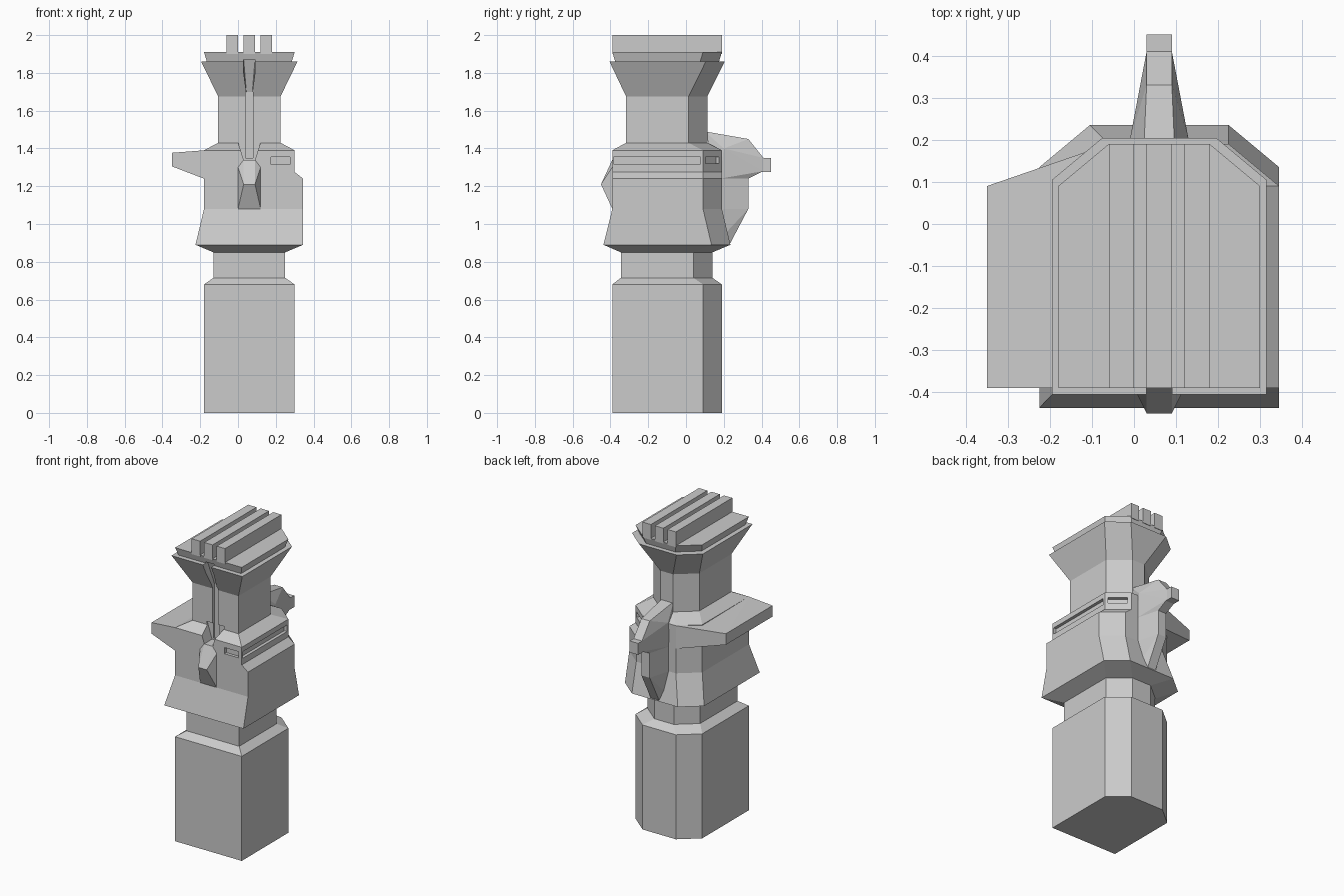
import bpy, bmesh, math
from mathutils import Vector

if "Cube" in bpy.data.objects:
    bpy.data.objects.remove(bpy.data.objects["Cube"])

CX = 0.06  # symmetry line of the tower


def finish(name, bm):
    bmesh.ops.recalc_face_normals(bm, faces=bm.faces)
    me = bpy.data.meshes.new(name)
    bm.to_mesh(me)
    bm.free()
    ob = bpy.data.objects.new(name, me)
    bpy.context.collection.objects.link(ob)
    return ob


def ring(z, x0, x1, y0, y1):
    # rectangle with the two rear corners cut off
    return [(x0, y0, z), (x1, y0, z), (x1, y1 - .10, z), (x1 - .12, y1, z),
            (x0 + .12, y1, z), (x0, y1 - .10, z)]


def loft(name, levels):
    bm = bmesh.new()
    rings = [[bm.verts.new(p) for p in ring(*lv)] for lv in levels]
    for a, b in zip(rings, rings[1:]):
        for i in range(6):
            j = (i + 1) % 6
            bm.faces.new((a[i], a[j], b[j], b[i]))
    bm.faces.new(rings[0][::-1])
    bm.faces.new(rings[-1])
    return finish(name, bm)


def hull(name, pts):
    bm = bmesh.new()
    for p in pts:
        bm.verts.new(p)
    bmesh.ops.convex_hull(bm, input=bm.verts)
    bmesh.ops.dissolve_limit(bm, angle_limit=0.01, verts=bm.verts, edges=bm.edges)
    return finish(name, bm)


def fin(name, pts):
    # mirrored solid from (y, z, half width) points
    return hull(name, [(CX + s * w, y, z) for y, z, w in pts for s in (-1, 1)])


def box(name, x0, x1, y0, y1, z0, z1):
    return hull(name, [(x, y, z) for x in (x0, x1) for y in (y0, y1) for z in (z0, z1)])


# tower body, bottom to top
body = loft("tower_body", [
    (0, -.18, .30, -.39, .19), (.68, -.18, .30, -.39, .19),
    (.715, -.13, .25, -.345, .14), (.85, -.13, .25, -.345, .14),
    (.89, -.225, .345, -.437, .235), (1.08, -.18, .345, -.39, .19),
    (1.24, -.18, .345, -.39, .19), (1.275, -.18, .30, -.39, .19),
    (1.39, -.18, .30, -.39, .19), (1.43, -.105, .225, -.317, .113),
    (1.675, -.105, .225, -.317, .113), (1.86, -.195, .315, -.405, .205),
    (1.86, -.165, .285, -.375, .175), (1.91, -.18, .30, -.39, .19)])

# window slits, front groove and shoulder notch
cutters = [
    box("side_slit_cutter", .28, .33, -.38, .075, 1.315, 1.357),
    box("front_slit_cutter", .175, .275, -.42, -.37, 1.315, 1.355),
    box("groove_cutter", .04, .08, -.40, -.30, 1.35, 1.70),
    fin("flare_groove_cutter", [(-.30, 1.69, .015), (-.36, 1.80, .03), (-.36, 1.87, .03),
                                (-.42, 1.69, .015), (-.42, 1.80, .03), (-.42, 1.87, .03)]),
    fin("notch_cutter", [(-.42, 1.34, .03), (-.31, 1.34, .03),
                         (-.42, 1.45, .065), (-.31, 1.45, .065)])]
a, b = Vector((.30, .09, 0)), Vector((.18, .19, 0))
n = Vector((.10, .12, 0)).normalized() * .02
cutters.append(hull("corner_slit_cutter", [
    a.lerp(b, t) + n * s + Vector((0, 0, z))
    for t in (.12, .85) for s in (-1, 1) for z in (1.32, 1.355)]))
for c in cutters:
    m = body.modifiers.new(c.name, 'BOOLEAN')
    m.operation = 'DIFFERENCE'
    m.solver = 'EXACT'
    m.object = c
    c.hide_render = True
    c.hide_set(True)

# roof rails
for i in range(3):
    x = -.06 + i * .09
    box("roof_rail", x, x + .06, -.39, .19, 1.90, 2.0)

# platform sticking out on the left
hull("side_platform", [(x, y, z) for x, y, z0, z1 in (
    (-.35, -.39, 1.305, 1.377), (-.35, .09, 1.305, 1.377),
    (-.18, -.39, 1.24, 1.39), (-.06, .19, 1.24, 1.39), (-.10, -.30, 1.24, 1.39))
    for z in (z0, z1)])

# pointed front spur
fin("front_spur", [(-.37, 1.08, .06), (-.39, 1.08, .06), (-.45, 1.21, .03),
                   (-.39, 1.34, .03), (-.39, 1.30, .06), (-.37, 1.30, .06)])

# rear buttress with its nose
fin("rear_buttress_top", [(.10, 1.49, .04), (.33, 1.45, .03), (.41, 1.35, .03),
                          (.41, 1.28, .03), (.33, 1.24, .03), (.18, 1.24, .07),
                          (.20, 1.40, .07)])
fin("rear_buttress_base", [(.18, 1.25, .07), (.33, 1.25, .03), (.33, 1.08, .03),
                           (.23, .89, .03), (.18, .92, .06), (.18, 1.08, .07)])
box("rear_nose", .03, .09, .39, .45, 1.275, 1.35)
